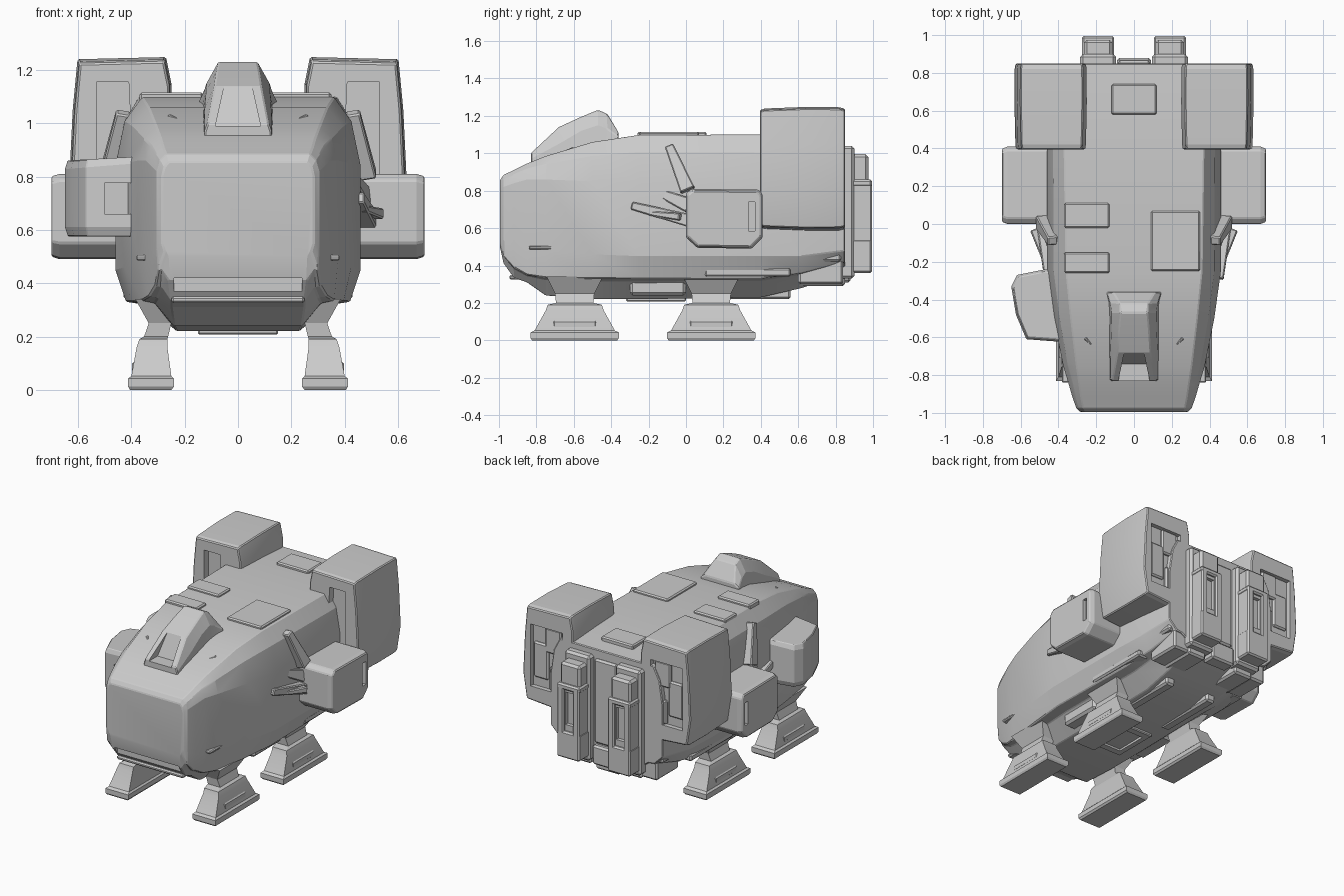
import bpy, bmesh, math
from mathutils import Vector

if "Cube" in bpy.data.objects:
    bpy.data.objects.remove(bpy.data.objects["Cube"])

grey = bpy.data.materials.new("hull grey")
grey.diffuse_color = (0.6, 0.6, 0.6, 1)
grey.use_nodes = True
grey.node_tree.nodes["Principled BSDF"].inputs["Base Color"].default_value = grey.diffuse_color


def loft(name, loops, bevel=0.0, mirror=False):
    """Skin a list of equal-length point loops and cap both ends."""
    bm = bmesh.new()
    rings = [[bm.verts.new(p) for p in loop] for loop in loops]
    n = len(rings[0])
    for a, b in zip(rings, rings[1:]):
        for i in range(n):
            bm.faces.new((a[i], a[(i + 1) % n], b[(i + 1) % n], b[i]))
    bm.faces.new(rings[0])
    bm.faces.new(rings[-1])
    bmesh.ops.recalc_face_normals(bm, faces=bm.faces[:])
    if bevel:
        edges = [e for e in bm.edges if e.calc_face_angle(0) > 0.5]
        bmesh.ops.bevel(bm, geom=edges, offset=bevel, segments=1, affect='EDGES', clamp_overlap=True)
    me = bpy.data.meshes.new(name)
    bm.to_mesh(me)
    bm.free()
    me.materials.append(grey)
    ob = bpy.data.objects.new(name, me)
    bpy.context.collection.objects.link(ob)
    if mirror:
        ob.modifiers.new("mirror", 'MIRROR')
    return ob


def rect(z, x0, x1, y0, y1):
    return [(x0, y0, z), (x1, y0, z), (x1, y1, z), (x0, y1, z)]


def block(name, lo, hi, bevel=0.012, mirror=False):
    return loft(name, [rect(z, lo[0], hi[0], lo[1], hi[1]) for z in (lo[2], hi[2])], bevel, mirror)


def strut(name, a, b, w, h, mirror=True):
    """Tapered bar from a to b."""
    a, b = Vector(a), Vector(b)
    d = (b - a).normalized()
    u = d.cross(Vector((1, 0, 0))).normalized()
    v = d.cross(u)
    return loft(name, [[p + u * i * w * s + v * j * h * s for i, j in ((-1, -1), (1, -1), (1, 1), (-1, 1))]
                       for p, s in ((a, 0.6), (b, 1))], 0.006, mirror)


def cut(ob, cutter):
    """Subtract the cutter, bake the result and delete the cutter."""
    mod = ob.modifiers.new("cut", 'BOOLEAN')
    mod.operation, mod.solver, mod.object = 'DIFFERENCE', 'EXACT', cutter
    mirrors = [m for m in ob.modifiers if m.type == 'MIRROR']
    for m in mirrors:
        m.show_viewport = False
    bpy.context.view_layer.update()
    dg = bpy.context.evaluated_depsgraph_get()
    me = bpy.data.meshes.new_from_object(ob.evaluated_get(dg))
    ob.modifiers.remove(mod)
    ob.data = me
    for m in mirrors:
        m.show_viewport = True
    bpy.data.objects.remove(cutter)


def cut_box(ob, lo, hi):
    cut(ob, block("cutter", lo, hi, 0))


def symmetric(y, half):
    return [(x, y, z) for x, z in half] + [(-x, y, z) for x, z in reversed(half)]


# hull: y, top z, top x, side x, shoulder z, chine z, lower x, lower z, bottom x, bottom z
hull = loft("hull", [
    symmetric(y, [(tx, zt), (tx * .35 + sx * .65, zt * .65 + z1 * .35), (sx, z1), (sx, z2), (lx, z3),
                  (lx * .6 + bx * .4, z3 * .9 + zb * .1), (bx, zb)])
    for y, zt, tx, sx, z1, z2, lx, z3, bx, zb in [
        (-.995, .855, .26, .285, .80, .55, .275, .52, .26, .50),
        (-.975, .885, .27, .305, .82, .53, .30, .45, .26, .41),
        (-.92, .91, .28, .325, .84, .50, .31, .39, .25, .335),
        (-.85, .945, .29, .345, .86, .48, .335, .35, .25, .31),
        (-.75, .985, .305, .375, .86, .48, .36, .335, .24, .24),
        (-.50, 1.06, .335, .425, .85, .46, .395, .33, .23, .22),
        (-.25, 1.098, .36, .46, .84, .45, .42, .33, .23, .22),
        (.40, 1.10, .37, .46, .83, .45, .41, .33, .23, .23),
        (.62, 1.095, .37, .45, .83, .45, .39, .36, .23, .28),
        (.85, 1.08, .35, .42, .83, .48, .36, .42, .24, .36)]], 0.006)
cut_box(hull, (-.24, -1.1, .345), (.24, -.945, .42))

# chin bar, side chine and low roof panels
block("chin_bar", (-.25, -.945, .325), (.25, -.85, .35), .008)
block("side_chine", (.32, -.84, .485), (.382, -.62, .505), .006, True)
for side, lo, hi in [("rear", (-.12, .58), (.12, .74)), ("right", (.09, -.25), (.35, .07)),
                     ("left", (-.37, -.02), (-.13, .11)), ("front_left", (-.37, -.26), (-.13, -.15))]:
    block("roof_panel_" + side, (*lo, 1.06), (*hi, 1.115), .008)

# canopy with recessed windscreen
canopy = loft("canopy", [symmetric(y, [(wt, zt), (wm, zm), (wb, .9)]) for y, wt, zt, wm, zm, wb in [
    (-.83, .115, 1.0, .125, .97, .13),
    (-.68, .088, 1.14, .125, 1.05, .14),
    (-.56, .08, 1.195, .12, 1.12, .145),
    (-.47, .072, 1.232, .118, 1.15, .15),
    (-.42, .075, 1.21, .125, 1.13, .15),
    (-.36, .11, 1.11, .145, 1.09, .16)]], 0.006)
cut(canopy, loft("cutter", [
    [(-.085, -.95, .99), (.085, -.95, .99), (.045, -.95, 1.17), (-.045, -.95, 1.17)],
    [(-.085, -.74, .99), (.085, -.74, .99), (.045, -.67, 1.17), (-.045, -.67, 1.17)]]))
strut("canopy_side_vent", (.18, -.68, .99), (.26, -.6, 1.02), .015, .01)

# landing legs
for label, cy in (("front", -.595), ("rear", .135)):
    loft(label + "_leg", [rect(z, x0, x1, cy - h, cy + h) for z, x0, x1, h in [
        (0, .25, .405, .228), (.012, .24, .412, .236), (.042, .24, .412, .236), (.052, .25, .40, .215),
        (.16, .265, .38, .155), (.19, .265, .37, .145), (.2, .262, .352, .10),
        (.25, .25, .335, .105), (.34, .22, .385, .15)]], 0, True)
    block(label + "_foot_pad", (.28, cy - .12, .06), (.397, cy + .12, .11), .012, True)

# rear engine housings, with intake and exhaust recesses
section = [(.27, 1.248), (.602, 1.24), (.62, 1.05), (.633, .78), (.605, .6), (.27, .575), (.25, .75), (.25, 1.15)]
engine = loft("engine_housing", [[(.43 + (x - .43) * s, y, .91 + (z - .91) * s) for x, z in section]
                                 for y, s in ((.395, .95), (.42, .975), (.64, 1), (.82, .995), (.85, .97))],
              0.006, True)
cut(engine, loft("cutter", [[(.385, y, .62), (.50, y, .62), (.53, y, .8), (.53, y, 1.155), (.41, y, 1.155)]
                            for y in (.3, .44)]))
cut_box(engine, (.33, .82, .70), (.57, .95, 1.12))
for i, (x0, x1, z0, z1, y) in enumerate([(.34, .44, .7, .86, .84), (.45, .56, .76, 1.0, .835),
                                         (.35, .47, .95, 1.12, .84)]):
    block("exhaust_block_%d" % i, (x0, .78, z0), (x1, y, z1), .01, True)

# side equipment boxes with a slot on the outer face
profile = [(.0, .55), (.0, .785), (.03, .81), (.39, .805), (.41, .78), (.41, .55), (.35, .49), (.06, .495)]
side_box = loft("side_box", [[(x, .205 + (y - .205) * s, .65 + (z - .65) * s) for y, z in profile]
                             for x, s in ((.42, 1), (.67, 1), (.70, .94))], 0.006, True)
cut_box(side_box, (.675, .335, .585), (.8, .37, .74))

# struts and brackets ahead of the side boxes
strut("side_strut", (.43, -.09, 1.04), (.475, .01, .80), .04, .045)
strut("side_pipe", (.45, -.29, .72), (.48, .02, .64), .035, .04)
strut("side_clamp", (.47, -.2, .68), (.53, -.03, .66), .02, .02)
strut("side_spar", (.44, -.12, .78), (.47, .02, .72), .04, .03)

# single forward pod on the left, with an open front port
plan = [(-.57, -.61), (-.37, -.625), (-.35, -.25), (-.47, -.24), (-.62, -.27), (-.65, -.33), (-.625, -.48)]
pod = loft("left_pod", [[(-.5 + (x + .5) * s, -.43 + (y + .43) * s, z + (x + .5) * t) for x, y in plan]
                        for z, s, t in ((.575, .92, 0), (.61, 1, 0), (.84, 1, .08), (.868, .93, .05))], 0.004)
cut_box(pod, (-.50, -.7, .66), (-.39, -.56, .775))

# twin tail fins
block("fin_base", (.095, .8, .33), (.285, .90, 1.04), .015, True)
fin = block("tail_fin", (.115, .85, .38), (.265, .975, .995), .015, True)
cut_box(fin, (.16, .95, .58), (.22, 1.1, .80))
for i, (z0, z1) in enumerate([(.36, .54), (.82, .86)]):
    block("fin_collar_%d" % i, (.105, .85, z0), (.275, .995, z1), .01, True)
for i, (x0, x1) in enumerate([(.108, .155), (.225, .272)]):
    block("fin_rail_%d" % i, (x0, .85, .5), (x1, .995, .85), .008, True)

# rear wall and lower thruster blocks
block("rear_panel", (-.085, .82, .45), (.085, .865, 1.02), .012)
block("rear_lower_box", (-.09, .78, .31), (.09, .88, .44), .012)
for i, (x0, x1, y0, y1, z0, z1) in enumerate([(.12, .26, .58, .85, .29, .5), (.25, .37, .6, .84, .3, .46),
                                              (.28, .405, .62, .83, .42, .56)]):
    block("thruster_block_%d" % i, (x0, y0, z0), (x1, y1, z1), .012, True)

# underside skirts and hatch
block("belly_skirt", (.2, -.3, .24), (.33, .0, .33), .015, True)
hatch = block("belly_hatch", (-.15, -.32, .207), (.15, .0, .25), .006)
cut_box(hatch, (-.11, -.27, .1), (.11, -.05, .225))
block("belly_rail", (.13, .1, .22), (.2, .56, .29), .012, True)
block("side_lower_rail", (.35, .1, .34), (.43, .56, .385), .01, True)

# shading with crisp facets
bpy.ops.object.select_all(action='SELECT')
bpy.context.view_layer.objects.active = hull
bpy.ops.object.shade_smooth_by_angle(angle=math.radians(14))
